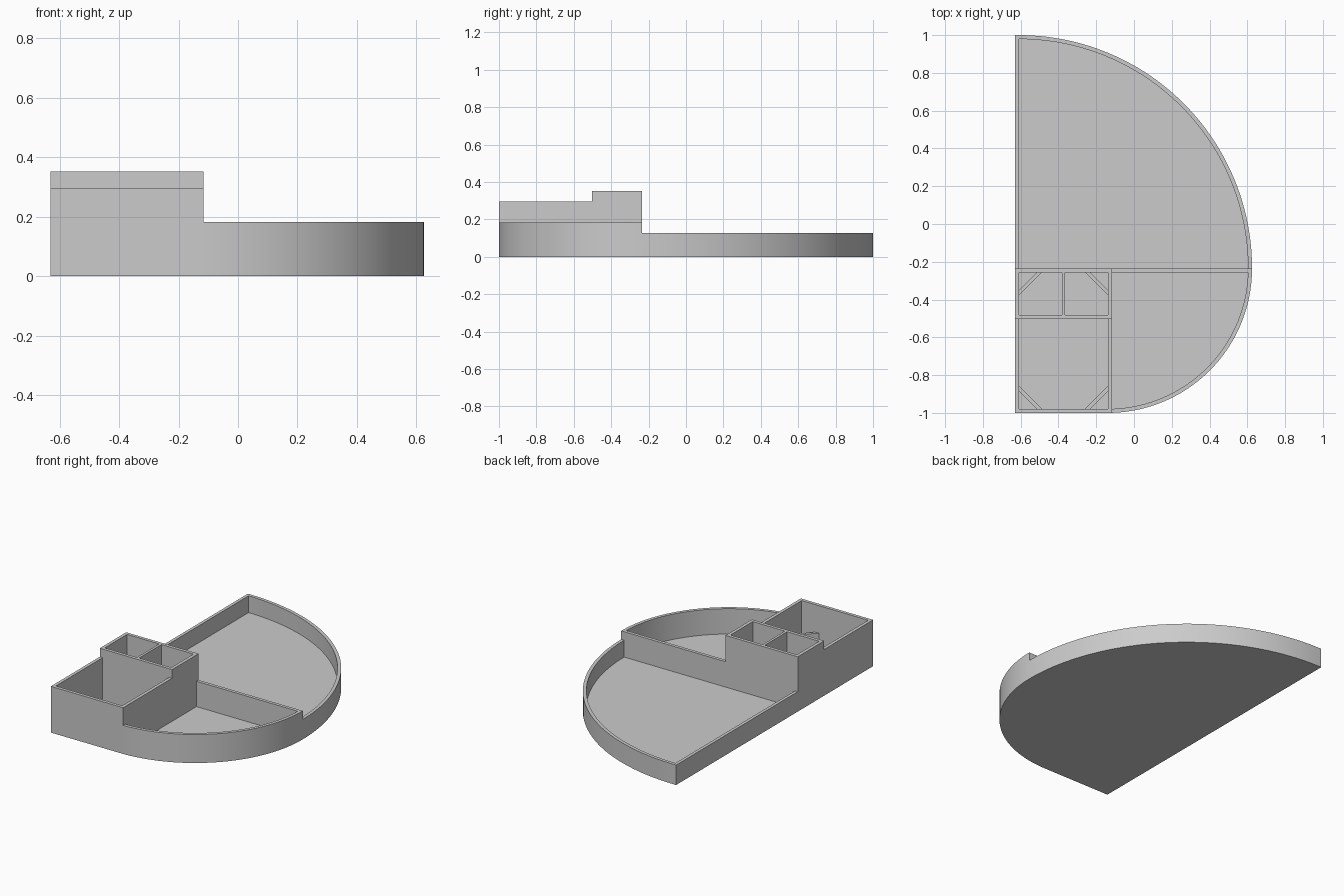
import bpy, bmesh, math

cube = bpy.data.objects.get("Cube")
if cube:
    bpy.data.objects.remove(cube, do_unlink=True)

# Main dimensions
LEFT, FRONT, BACK = -0.63, -1.0, 1.0
SPLIT = -0.235            # back face of the cross divider
BOX_RIGHT = -0.116        # outer face of the tall box
BOX_STEP = -0.503         # step between the two box heights
WALL, FLOOR = 0.021, 0.02
BACK_H, FRONT_H, BOX_H, TOP_H = 0.128, 0.183, 0.297, 0.352
BIG_C, BIG_R = -0.61, 1.235
SMALL_C, SMALL_R = -0.14, 0.765

grey = bpy.data.materials.new("light_grey")
grey.use_nodes = True
colour = (0.6, 0.6, 0.6, 1)
grey.diffuse_color = colour
grey.node_tree.nodes["Principled BSDF"].inputs["Base Color"].default_value = colour


def prism(name, points, z0, z1):
    """Extrude a flat outline from z0 to z1."""
    bm = bmesh.new()
    face = bm.faces.new([bm.verts.new((x, y, z0)) for x, y in points])
    grown = bmesh.ops.extrude_face_region(bm, geom=[face])["geom"]
    tops = [v for v in grown if isinstance(v, bmesh.types.BMVert)]
    bmesh.ops.translate(bm, verts=tops, vec=(0, 0, z1 - z0))
    bmesh.ops.recalc_face_normals(bm, faces=bm.faces)
    mesh = bpy.data.meshes.new(name)
    bm.to_mesh(mesh)
    bm.free()
    mesh.materials.append(grey)
    ob = bpy.data.objects.new(name, mesh)
    bpy.context.collection.objects.link(ob)
    return ob


def rect(x0, x1, y0, y1):
    return [(x0, y0), (x1, y0), (x1, y1), (x0, y1)]


def arc(cx, radius, start, end, steps=56):
    angles = [start + (end - start) * i / steps for i in range(steps + 1)]
    return [(cx + radius * math.cos(a), SPLIT + radius * math.sin(a)) for a in angles]


def activate(ob):
    bpy.ops.object.select_all(action="DESELECT")
    ob.select_set(True)
    bpy.context.view_layer.objects.active = ob


def cut(body, points, z0):
    """Remove everything above z0 inside the outline."""
    cutter = prism("cutter", points, z0, 1.0)
    cutter.hide_render = True
    mod = body.modifiers.new("cut", "BOOLEAN")
    mod.operation, mod.solver, mod.object = "DIFFERENCE", "EXACT", cutter
    activate(body)
    bpy.ops.object.modifier_apply(modifier=mod.name)
    bpy.data.objects.remove(cutter, do_unlink=True)


# Solid block with the full rounded outline
quarter = math.pi / 2
outline = [(LEFT, FRONT)] + arc(SMALL_C, SMALL_R, -quarter, 0)[:-1]
outline += arc(BIG_C, BIG_R, 0, quarter) + [(LEFT, BACK)]
tray = prism("divided_tray", outline, 0, TOP_H)

# Lower the rims to their stepped heights
cut(tray, rect(-2, 2, SPLIT, 2), BACK_H)
cut(tray, rect(BOX_RIGHT, 2, -2, 0), FRONT_H)
cut(tray, rect(-2, 0, -2, BOX_STEP), BOX_H)

# Large back compartment
cut(tray, [(BIG_C, SPLIT)] + arc(BIG_C, BIG_R - WALL, 0, quarter), FLOOR)

# Curved front compartment, clear of the divider and the tall box
inner = SMALL_R - WALL
first = math.asin((BOX_RIGHT - SMALL_C) / inner) - quarter
last = -math.asin(WALL / inner)
cut(tray, [(BOX_RIGHT, SPLIT - WALL)] + arc(SMALL_C, inner, first, last), FLOOR)

# Tall box and the two small bins behind it
x0, x1 = LEFT + WALL, BOX_RIGHT - WALL
y0, y1 = FRONT + WALL, SPLIT - WALL
middle, half = (x0 + x1) / 2, 0.008
cut(tray, rect(x0, x1, y0, BOX_STEP), FLOOR)
for a, b in ((x0, middle - half), (middle + half, x1)):
    cut(tray, rect(a, b, BOX_STEP + WALL, y1), FLOOR)

# Low diagonal walls across the box corners
NEAR, FAR, BRACE_H = 0.095, 0.122, 0.12
for side, x, sx in (("left", x1, -1), ("right", x0, 1)):
    for end, y, sy in (("front", y0, 1), ("back", y1, -1)):
        band = [(x + sx * NEAR, y), (x + sx * FAR, y),
                (x, y + sy * FAR), (x, y + sy * NEAR)]
        prism(f"corner_wall_{end}_{side}", band, FLOOR, BRACE_H)

# Smooth curved walls, crisp edges
activate(tray)
bpy.ops.object.shade_smooth_by_angle(angle=math.radians(30))
